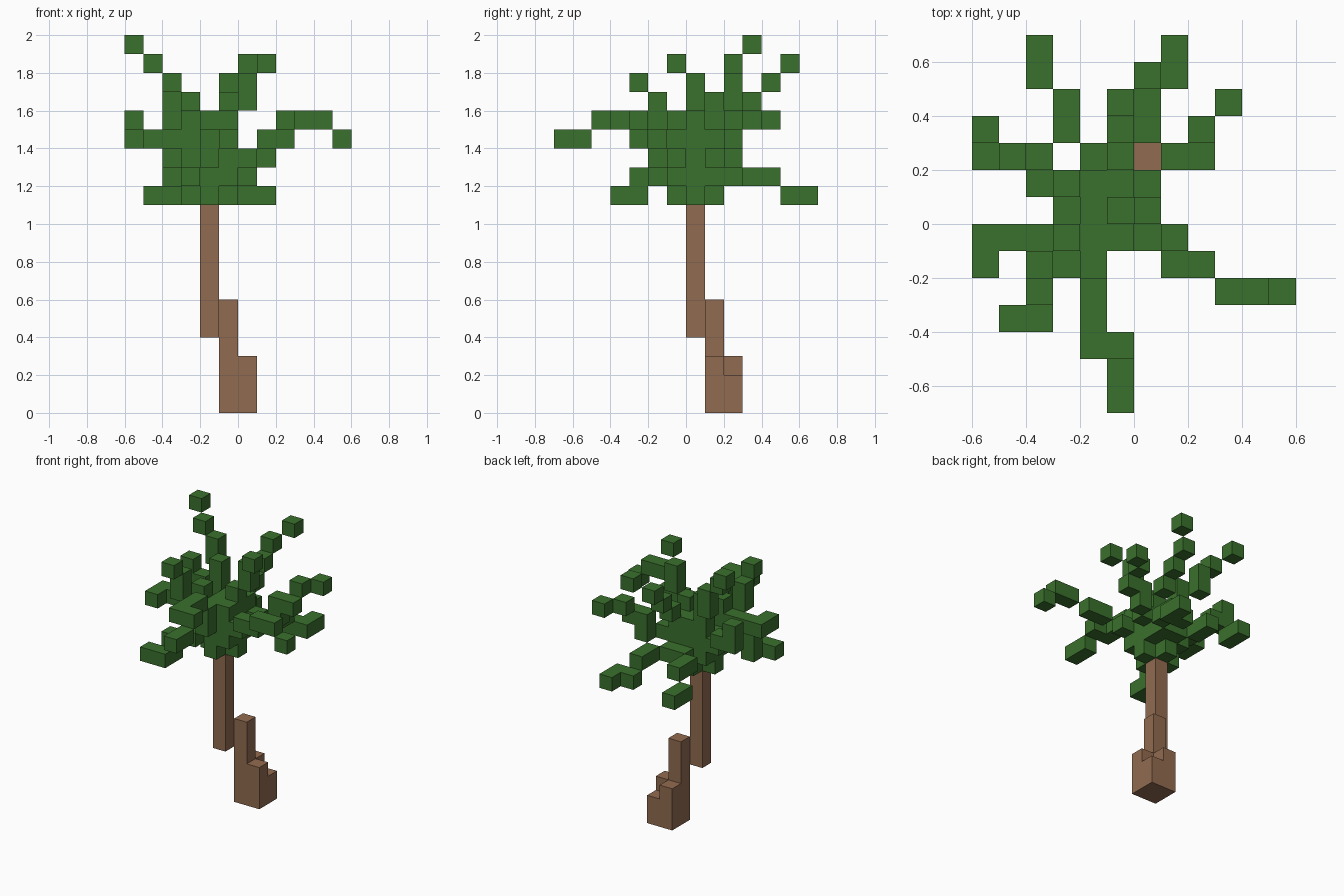
import bpy
import bmesh
from mathutils import Vector

VOXEL = 0.1

# Steps of a frond, seen from the model itself
STEPS = {"l": Vector((1, 0, 0)), "r": Vector((-1, 0, 0)),
         "b": Vector((0, 1, 0)), "f": Vector((0, -1, 0)),
         "u": Vector((0, 0, 1)), "d": Vector((0, 0, -1))}

default_cube = bpy.data.objects.get("Cube")
if default_cube:
    bpy.data.objects.remove(default_cube, do_unlink=True)


def make_material(name, color):
    material = bpy.data.materials.new(name)
    material.use_nodes = True
    material.diffuse_color = color
    shader = material.node_tree.nodes["Principled BSDF"]
    shader.inputs["Base Color"].default_value = color
    return material


def as_cell(vector):
    return tuple(round(value) for value in vector)


def column(corner, height):
    """A stack of cells standing on the given cell."""
    return {as_cell(Vector(corner) + STEPS["u"] * level) for level in range(height)}


def walk(start, moves):
    """Cells visited from the start; each word is one step, often diagonal."""
    place = Vector(start)
    cells = set()
    for word in moves.split():
        for letter in word:
            place = place + STEPS[letter]
        cells.add(as_cell(place))
    return cells


def voxel_object(name, cells, material):
    """Mesh the outer skin of a set of cells and join its flat areas."""
    bm = bmesh.new()
    for cell in cells:
        centre = Vector(cell) + Vector((0.5, 0.5, 0.5))
        for normal in STEPS.values():
            if as_cell(Vector(cell) + normal) in cells:
                continue
            side = normal.yzx
            up = normal.cross(side)
            middle = centre + normal / 2
            corners = (-side - up, side - up, side + up, up - side)
            bm.faces.new([bm.verts.new((middle + corner / 2) * VOXEL)
                          for corner in corners])
    bmesh.ops.remove_doubles(bm, verts=bm.verts[:], dist=VOXEL / 100)
    bmesh.ops.dissolve_limit(bm, angle_limit=0.01, verts=bm.verts[:],
                             edges=bm.edges[:])
    mesh = bpy.data.meshes.new(name)
    bm.to_mesh(mesh)
    bm.free()
    mesh.materials.append(material)
    obj = bpy.data.objects.new(name, mesh)
    bpy.context.collection.objects.link(obj)


bark = make_material("bark brown", (0.283, 0.147, 0.080, 1))
leaf = make_material("leaf green", (0.042, 0.162, 0.026, 1))

# Trunk: a stepped base, then an upper stem set one cell diagonally over
base = (column((-1, 1, 0), 6) | column((0, 1, 0), 3)
        | column((-1, 2, 0), 3) | column((0, 2, 0), 2))
voxel_object("trunk_base", base, bark)
voxel_object("trunk_stem", column((-2, 0, 4), 7), bark)

# Crown heart: a three-by-three core on a small cross
crown = Vector((-2, 0, 13))
ring = ("", "l", "r", "f", "b", "lf", "lb", "rf", "rb")
heart = set()
for offset in ring:
    spot = crown + sum((STEPS[letter] for letter in offset), Vector((0, 0, 0)))
    bottom = spot + STEPS["d"] * (2 if len(offset) < 2 else 1)
    top = crown.z if "r" in offset else crown.z + 1
    heart |= column(bottom, round(top - bottom.z) + 1)
voxel_object("crown_heart", heart, leaf)

# Fronds: each walks from the middle of the heart out to its tip
fronds = {
    "tall_right_frond": "rb u u u rb u ru rbu",
    "tall_back_frond": "lbu bu bu bu lbu",
    "tall_left_frond": "lu u lu u lfu",
    "tall_front_frond": "rfu u rf u fu",
    "arched_front_frond": "f f u fu f f l fd f",
    "arched_left_frond": "lf l lfu l lfu l ld",
    "arched_back_left_frond": "lb l lb u l bu lb",
    "flat_right_frond": "rf ru r r f",
    "back_right_frond": "rb r rbu r u",
    "low_front_frond": "rfd f rf d f r",
    "low_back_right_frond": "bd b rb b rbd b",
    "low_back_left_frond": "lbd b lb b bd l b",
}
for name, moves in fronds.items():
    voxel_object(name, walk(crown, moves) - heart, leaf)
